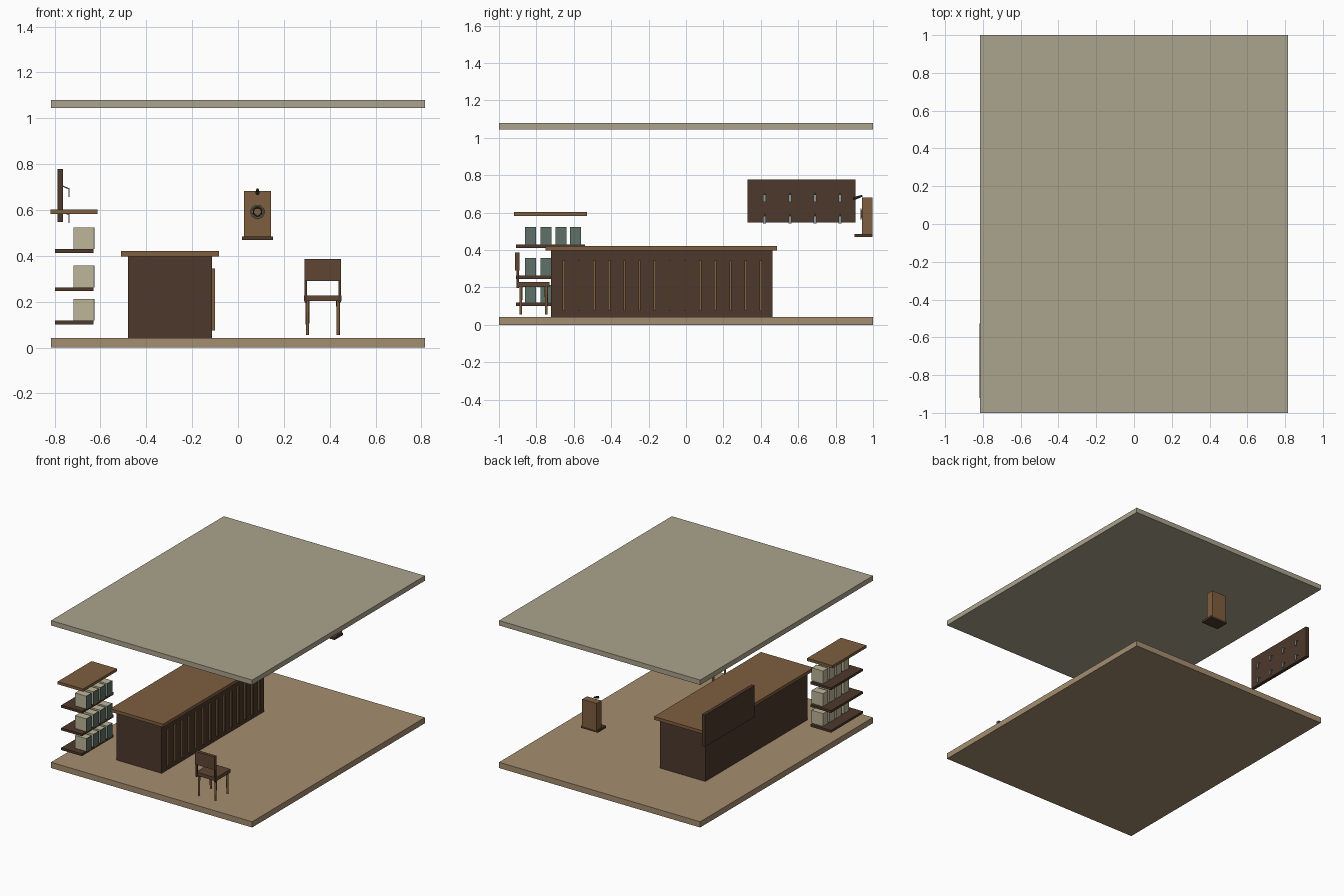
import bpy
from math import radians
from mathutils import Vector

if "Cube" in bpy.data.objects:
    bpy.data.objects.remove(bpy.data.objects["Cube"])


def mat(name, hexcol):
    m = bpy.data.materials.new(name)
    rgb = [int(hexcol[i:i + 2], 16) / 255 for i in (0, 2, 4)]
    m.diffuse_color = [((c + 0.055) / 1.055) ** 2.4 for c in rgb] + [1]
    m.use_nodes = True
    m.node_tree.nodes["Principled BSDF"].inputs["Base Color"].default_value = m.diffuse_color
    return m


FLOOR = mat("floor_tan", "A58D70")
CEIL = mat("ceiling_beige", "ABA38E")
DARK = mat("dark_wood", "4D382B")
CHAIR = mat("chair_wood", "5E4533")
WOOD = mat("warm_wood", "7E5E3E")
PAPER = mat("cream", "BDB699")
TEAL = mat("grey_green", "5F7268")
METAL = mat("metal", "8C9696")
BLACK = mat("black", "222222")


def box(name, x, y, z, m):
    """Box from (min, max) ranges on each axis."""
    bpy.ops.mesh.primitive_cube_add(size=1, location=[(a + b) / 2 for a, b in (x, y, z)])
    ob = bpy.context.object
    ob.scale = [b - a for a, b in (x, y, z)]
    bpy.ops.object.transform_apply(location=False, rotation=False)
    ob.name = name
    ob.data.materials.append(m)
    return ob


def rod(name, p, q, r1, r2, m, sides=12):
    """Cylinder or cone between two points."""
    p, q = Vector(p), Vector(q)
    d = q - p
    bpy.ops.mesh.primitive_cone_add(vertices=sides, radius1=r1, radius2=r2, depth=d.length,
                                    location=(p + q) / 2, rotation=d.to_track_quat('Z', 'Y').to_euler())
    ob = bpy.context.object
    ob.name = name
    ob.data.materials.append(m)
    bpy.ops.object.shade_smooth_by_angle()
    return ob


def ring(name, loc, major, minor, m):
    bpy.ops.mesh.primitive_torus_add(major_radius=major, minor_radius=minor, major_segments=24,
                                     minor_segments=8, location=loc, rotation=(radians(90), 0, 0))
    ob = bpy.context.object
    ob.name = name
    ob.data.materials.append(m)
    bpy.ops.object.shade_smooth_by_angle()


# Room slabs
box("floor", (-0.815, 0.815), (-1, 1), (0, 0.042), FLOOR)
box("ceiling", (-0.815, 0.815), (-1, 1), (1.044, 1.08), CEIL)

# Counter with a row of vertical slats on the customer side
box("counter_body", (-0.48, -0.113), (-0.722, 0.462), (0.04, 0.398), DARK)
box("counter_top", (-0.51, -0.082), (-0.75, 0.487), (0.398, 0.421), WOOD)
for i in range(14):
    y = -0.653 + i * 0.081
    box(f"counter_slat_{i + 1}", (-0.114, -0.1), (y - 0.006, y + 0.006), (0.075, 0.345), WOOD)

# Shelf unit with files
box("shelf_top", (-0.817, -0.612), (-0.92, -0.528), (0.582, 0.602), WOOD)
for i, z in enumerate((0.101, 0.246, 0.412)):
    box(f"shelf_{i + 1}", (-0.797, -0.63), (-0.908, -0.54), (z, z + 0.017), DARK)
    for j, y in enumerate((-0.861, -0.777, -0.698, -0.62)):
        zr = (z + 0.017, z + 0.111)
        box(f"file_{i + 1}_{j + 1}", (-0.717, -0.63), (y, y + 0.059), zr, PAPER)
        box(f"file_spine_{i + 1}_{j + 1}", (-0.63, -0.625), (y, y + 0.059), zr, TEAL)

# Key board with hooks and hanging keys
box("key_board", (-0.788, -0.762), (0.33, 0.905), (0.547, 0.778), DARK)
for i, z in enumerate((0.704, 0.591)):
    for j in range(4):
        y = 0.421 + j * 0.134
        rod(f"key_hook_{i + 1}_{j + 1}", (-0.764, y, z), (-0.736, y, z - 0.012), 0.0025, 0.0025, METAL, 8)
        box(f"key_{i + 1}_{j + 1}", (-0.740, -0.735), (y - 0.008, y + 0.008), (z - 0.048, z - 0.008), METAL)

# Wall telephone
box("phone_case", (0.026, 0.143), (0.941, 0.997), (0.485, 0.682), WOOD)
box("phone_ledge", (0.017, 0.153), (0.9, 0.997), (0.47, 0.485), DARK)
rod("phone_dial", (0.085, 0.943, 0.592), (0.085, 0.935, 0.592), 0.018, 0.018, WOOD, 24)
ring("phone_dial_outer_ring", (0.085, 0.936, 0.592), 0.027, 0.0035, METAL)
ring("phone_dial_inner_ring", (0.085, 0.935, 0.592), 0.018, 0.0025, BLACK)
rod("phone_mouthpiece", (0.085, 0.943, 0.69), (0.085, 0.895, 0.674), 0.005, 0.009, BLACK, 16)

# Chair, backrest toward the front of the room
box("chair_seat", (0.288, 0.452), (-0.9, -0.73), (0.203, 0.228), CHAIR)
box("chair_backrest", (0.291, 0.45), (-0.914, -0.89), (0.29, 0.386), CHAIR)
for side, s in (("left", -1), ("right", 1)):
    xp, xl = 0.37 + s * 0.074, 0.37 + s * 0.067
    box(f"chair_back_post_{side}", (xp - 0.005, xp + 0.005), (-0.905, -0.892), (0.196, 0.3), DARK)
    rod(f"chair_front_leg_{side}", (xl, -0.747, 0.054), (xl, -0.747, 0.21), 0.007, 0.009, WOOD)
    rod(f"chair_back_leg_{side}", (xl, -0.883, 0.054), (xl, -0.883, 0.21), 0.007, 0.008, WOOD)
